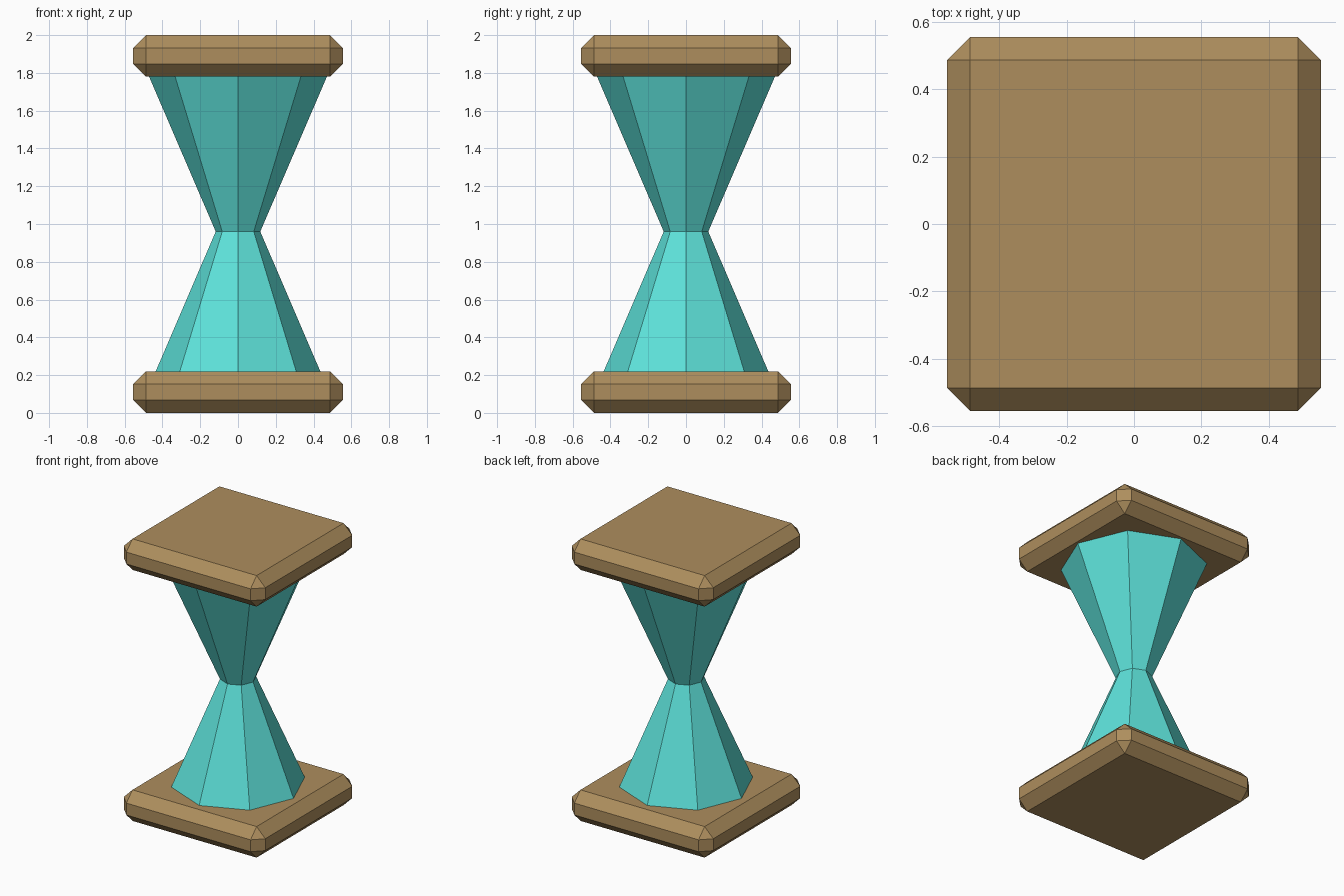
import bpy, bmesh
from math import cos, sin, pi

if "Cube" in bpy.data.objects:
    bpy.data.objects.remove(bpy.data.objects["Cube"])


def material(name, color):
    mat = bpy.data.materials.new(name)
    mat.diffuse_color = (*color, 1)
    mat.use_nodes = True
    mat.node_tree.nodes["Principled BSDF"].inputs["Base Color"].default_value = mat.diffuse_color
    return mat


def add_object(name, bm, mat):
    bmesh.ops.recalc_face_normals(bm, faces=bm.faces[:])
    mesh = bpy.data.meshes.new(name)
    bm.to_mesh(mesh)
    bm.free()
    mesh.materials.append(mat)
    obj = bpy.data.objects.new(name, mesh)
    bpy.context.collection.objects.link(obj)
    return obj


wood = material("wood", (0.42, 0.27, 0.11))
teal = material("teal_glass", (0.11, 0.76, 0.70))


# Square end plates with chamfered edges
def plate(name, z):
    bm = bmesh.new()
    bmesh.ops.create_cube(bm, size=1)
    bmesh.ops.scale(bm, vec=(1.11, 1.11, 0.22), verts=bm.verts[:])
    bmesh.ops.bevel(bm, geom=bm.edges[:], offset=0.068, segments=1,
                    profile=0.5, affect='EDGES')
    add_object(name, bm, wood).location.z = z


plate("bottom_plate", 0.11)
plate("top_plate", 1.89)

# Eight-sided glass: (radius, height) profile, ends sunk into the plates
SIDES = 8
bm = bmesh.new()
rings = [[bm.verts.new((r * cos(2 * pi * i / SIDES), r * sin(2 * pi * i / SIDES), z))
          for i in range(SIDES)]
         for r, z in [(0.47, 0.14), (0.118, 0.96), (0.475, 1.79)]]
for low, high in zip(rings, rings[1:]):
    for i in range(SIDES):
        j = (i + 1) % SIDES
        bm.faces.new((low[i], low[j], high[j], high[i]))
bm.faces.new(rings[0])
bm.faces.new(rings[-1])
add_object("hourglass_bulbs", bm, teal)
